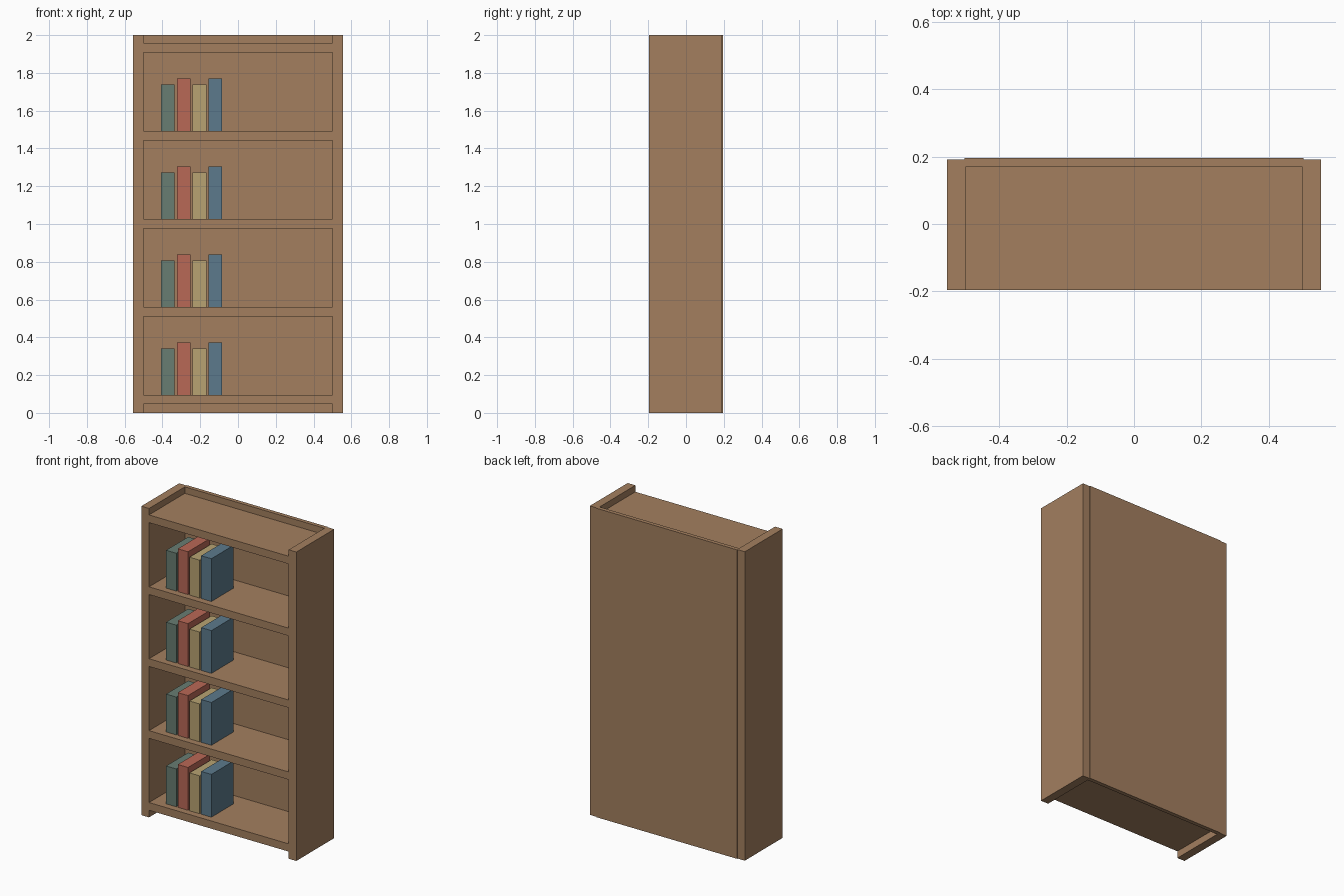
import bpy

cube = bpy.data.objects.get("Cube")
if cube:
    bpy.data.objects.remove(cube, do_unlink=True)


def linear(c):
    c /= 255
    return c / 12.92 if c <= 0.04045 else ((c + 0.055) / 1.055) ** 2.4


def material(name, r, g, b):
    colour = (linear(r), linear(g), linear(b), 1)
    mat = bpy.data.materials.new(name)
    mat.use_nodes = True
    mat.diffuse_color = colour
    mat.node_tree.nodes["Principled BSDF"].inputs["Base Color"].default_value = colour
    return mat


def box(name, x, y, z, mat):
    """Box from (min, max) ranges along each axis."""
    ranges = (x, y, z)
    bpy.ops.mesh.primitive_cube_add(size=1, location=[(a + b) / 2 for a, b in ranges])
    ob = bpy.context.object
    ob.name = name
    ob.scale = [b - a for a, b in ranges]
    bpy.ops.object.transform_apply(location=False, rotation=False, scale=True)
    ob.data.materials.append(mat)
    return ob


wood = material("wood", 163, 127, 95)
teal = material("teal cover", 104, 125, 114)
red = material("red cover", 185, 104, 86)
yellow = material("yellow cover", 184, 163, 114)
blue = material("blue cover", 92, 122, 140)

HEIGHT, INNER, OUTER = 2.0, 0.5, 0.555
FRONT, BACK = -0.196, 0.191

# Carcass: two side panels and the back panel
box("right_side", (-OUTER, -INNER), (FRONT, BACK), (0, HEIGHT), wood)
box("left_side", (INNER, OUTER), (FRONT, BACK), (0, HEIGHT), wood)
box("back_panel", (-INNER - 0.004, INNER + 0.004), (0.17, 0.196), (0, HEIGHT), wood)

# Five shelves, the lower four carrying the same row of books
BOOKS = [("teal", teal, 0.245), ("red", red, 0.277),
         ("yellow", yellow, 0.245), ("blue", blue, 0.277)]
for level in range(5):
    bottom = 0.046 + level * 0.4655
    top = bottom + 0.05
    box(f"shelf_{level + 1}", (-INNER, INNER), (FRONT, 0.17), (bottom, top), wood)
    if level == 4:
        continue
    for i, (label, mat, tall) in enumerate(BOOKS):
        x = -0.408 + i * 0.0838
        box(f"{label}_book_{level + 1}", (x, x + 0.073), (-0.153, 0.073),
            (top, top + tall), mat)
